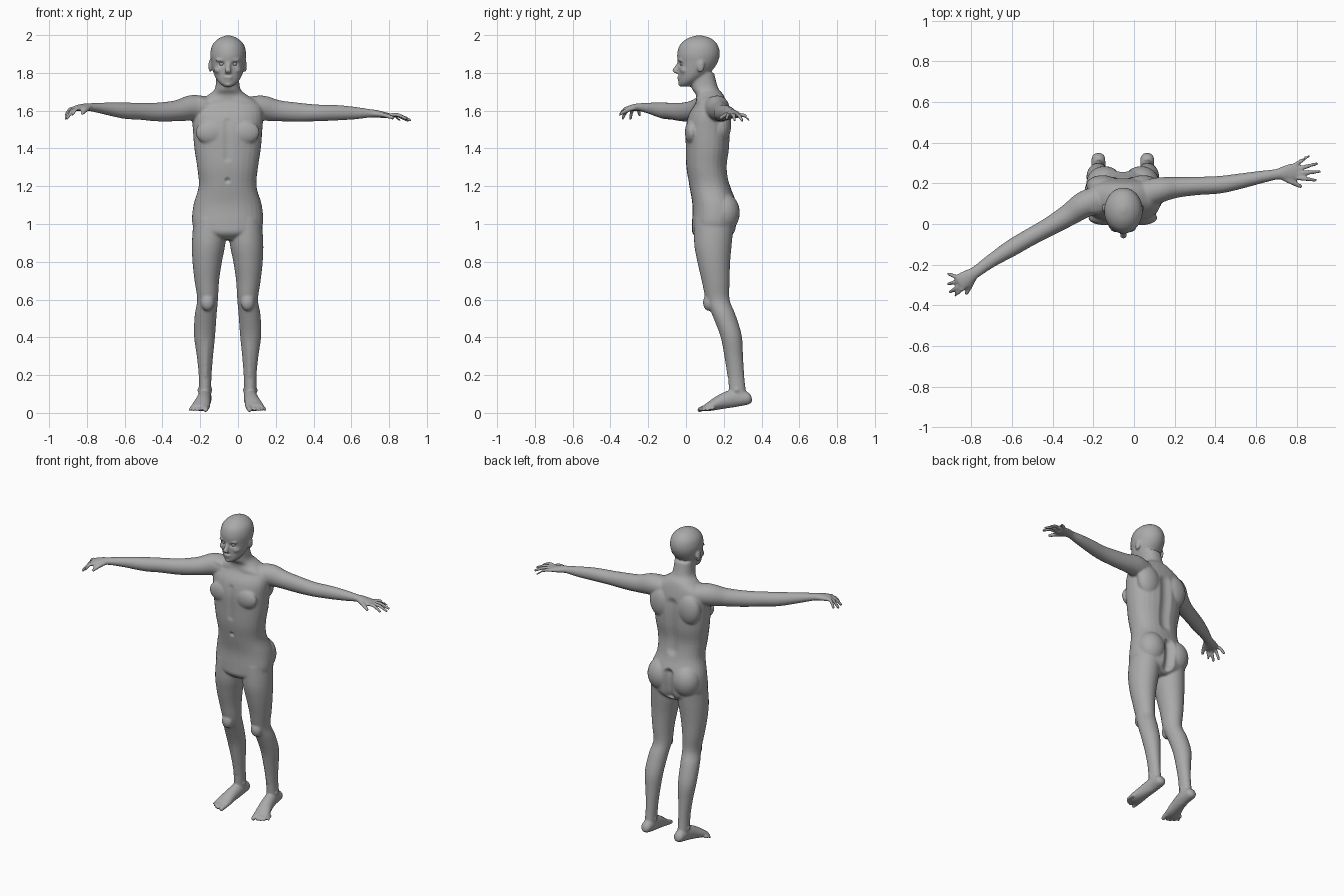
import bpy, bmesh, math
from mathutils import Vector, Matrix

cube = bpy.data.objects.get("Cube")
if cube:
    bpy.data.objects.remove(cube)

MID = -0.055  # centre line of the body
X, Y, Z = Vector((1, 0, 0)), Vector((0, 1, 0)), Vector((0, 0, 1))

skin = bpy.data.materials.new("grey skin")
skin.use_nodes = True
grey = (0.4, 0.4, 0.4, 1)
skin.diffuse_color = grey
skin.node_tree.nodes["Principled BSDF"].inputs["Base Color"].default_value = grey

bm = bmesh.new()


def smooth_path(rows, steps):
    """Catmull-Rom interpolation of rows of equal length."""
    out = []
    for i in range(len(rows) - 1):
        a, b = rows[max(i - 1, 0)], rows[i]
        c, d = rows[i + 1], rows[min(i + 2, len(rows) - 1)]
        for k in range(steps):
            t = k / steps
            out.append([q + t / 2 * (r - p + t * (2 * p - 5 * q + 4 * r - s + t * (3 * (q - r) + s - p)))
                        for p, q, r, s in zip(a, b, c, d)])
    return out + [list(rows[-1])]


def loft(rows, ref, power=2.0, sides=28, steps=4):
    """Closed tube; each row is x, y, z, radius along ref, radius across."""
    rows = smooth_path(rows, steps)
    rings = []
    for i, row in enumerate(rows):
        ahead, behind = rows[min(i + 1, len(rows) - 1)], rows[max(i - 1, 0)]
        tangent = (Vector(ahead[:3]) - Vector(behind[:3])).normalized()
        if ref == X and abs(tangent.z) > 0.5:
            tangent = Z  # upright parts keep level rings
        u = (ref - tangent * ref.dot(tangent)).normalized()
        v = tangent.cross(u)
        ring = []
        for k in range(sides):
            c, s = math.cos(math.tau * k / sides), math.sin(math.tau * k / sides)
            c = math.copysign(abs(c) ** (2 / power), c)
            s = math.copysign(abs(s) ** (2 / power), s)
            ring.append(bm.verts.new(Vector(row[:3]) + u * c * max(row[3], .001) + v * s * max(row[4], .001)))
        rings.append(ring)
    for lower, upper in zip(rings, rings[1:]):
        for k in range(sides):
            n = (k + 1) % sides
            bm.faces.new((lower[k], lower[n], upper[n], upper[k]))
    bm.faces.new(rings[0][::-1])
    bm.faces.new(rings[-1])


def blob(centre, size):
    """Ellipsoid of muscle or flesh."""
    matrix = Matrix.Translation(centre) @ Matrix.Diagonal((*size, 1))
    bmesh.ops.create_uvsphere(bm, u_segments=24, v_segments=14, radius=1, matrix=matrix)


def digit(base, tip, radius, lift):
    """Finger or toe with a raised middle joint and a rounded end."""
    base, tip = Vector(base), Vector(tip)
    joint = base.lerp(tip, .5) + Z * lift
    end = tip + (tip - joint).normalized() * radius * .4
    loft([(*base, radius, radius), (*joint, radius, radius), (*tip, radius * .8, radius * .8),
          (*end, radius * .3, radius * .3)], Y if abs((tip - base).normalized().y) < .5 else X, sides=12)


# Torso and neck
loft([(MID, y, z, w, d) for y, z, w, d in (
    (.145, .915, .06, .07), (.145, .95, .15, .11), (.15, 1.0, .187, .118), (.152, 1.1, .181, .118),
    (.126, 1.2, .153, .108), (.11, 1.3, .161, .108), (.114, 1.4, .176, .116), (.115, 1.5, .184, .118),
    (.12, 1.58, .188, .106), (.132, 1.64, .17, .082), (.125, 1.685, .1, .073),
    (.1, 1.72, .066, .07), (.085, 1.8, .06, .064))], X, power=2.3)

# Head, from chin to crown
loft([(MID + .003, y, z, w, d) for y, z, w, d in (
    (-.006, 1.728, .022, .026), (.004, 1.742, .042, .042), (.022, 1.765, .062, .06), (.044, 1.80, .078, .083),
    (.061, 1.85, .089, .104), (.066, 1.9, .095, .113), (.068, 1.95, .083, .099),
    (.07, 1.984, .048, .06), (.07, 1.999, .006, .008))], X)
FACE = MID + .003
loft([(FACE, -.032, 1.857, .01, .012), (FACE, -.045, 1.835, .012, .014),
      (FACE, -.057, 1.812, .017, .016), (FACE, -.048, 1.798, .018, .01)], X, sides=16)
blob((FACE, -.034, 1.776), (.026, .014, .007))
blob((FACE, -.032, 1.763), (.022, .013, .007))
blob((FACE, -.024, 1.74), (.022, .017, .014))

# Parts that mirror across the centre line
for side in (-1, 1):
    def at(offset, y, z):
        return Vector((MID + side * offset, y, z))

    # Face and trunk muscles
    blob(at(.033, -.024, 1.868), (.032, .017, .009))
    blob(at(.045, -.002, 1.815), (.028, .03, .02))
    blob(at(.092, .078, 1.837), (.01, .021, .034))
    blob(at(.085, .03, 1.485), (.085, .036, .065))
    blob(at(.09, .2, 1.06), (.09, .085, .105))
    blob(at(.1, .19, 1.53), (.08, .05, .1))

    # Leg from hip to heel
    loft([(*at(d, y, z), w, h) for d, y, z, w, h in (
        (.09, .15, 1.03, .09, .105), (.1, .143, .9, .089, .1), (.108, .147, .8, .078, .087),
        (.11, .157, .7, .065, .074), (.106, .168, .6, .055, .063), (.116, .2, .52, .058, .062),
        (.122, .238, .41, .056, .057), (.12, .254, .3, .043, .048), (.119, .265, .2, .034, .043),
        (.12, .272, .12, .033, .045), (.12, .28, .07, .033, .05))], X)
    blob(at(.106, .12, .585), (.036, .03, .045))
    blob(at(.12, .268, .12), (.041, .02, .02))

    # Foot and toes
    loft([(*at(d, y, z), w, h) for d, y, z, w, h in (
        (.12, .348, .078, .012, .015), (.12, .33, .076, .032, .032), (.121, .26, .078, .036, .047),
        (.13, .19, .06, .041, .04), (.142, .13, .036, .049, .026), (.147, .098, .026, .047, .016))], X)
    for i in range(5):
        radius = .015 if i == 0 else .0105 - i * .0005
        spread = (-.033, -.008, .011, .028, .043)[i]
        back = i * i * .0026
        digit(at(.146 + spread, .11 + back, .025), at(.153 + spread * 1.1, .066 + back, .014), radius, .004)

# Arms with palms: right reaches forward, left reaches back
right_arm = [(-.16, .12, 1.61, .062, .07), (-.24, .098, 1.615, .068, .066), (-.32, .045, 1.6, .056, .055),
             (-.42, -.015, 1.593, .05, .046), (-.52, -.07, 1.597, .045, .043), (-.6, -.117, 1.6, .043, .042),
             (-.7, -.18, 1.611, .032, .033), (-.775, -.234, 1.618, .022, .029),
             (-.81, -.257, 1.618, .02, .035), (-.84, -.278, 1.615, .017, .042), (-.86, -.292, 1.612, .013, .038)]
left_arm = [(.05, .145, 1.61, .062, .07), (.13, .168, 1.613, .067, .062), (.21, .18, 1.6, .056, .051),
            (.31, .187, 1.592, .051, .045), (.42, .193, 1.588, .044, .043), (.52, .21, 1.589, .041, .038),
            (.62, .23, 1.587, .033, .031), (.7, .244, 1.586, .022, .026),
            (.735, .25, 1.583, .02, .034), (.775, .255, 1.577, .016, .042), (.8, .259, 1.573, .013, .038)]
right_tips = [(-.825, -.343, 1.585), (-.878, -.35, 1.575), (-.905, -.335, 1.56), (-.913, -.295, 1.557),
              (-.912, -.245, 1.575)]
left_tips = [(.82, .184, 1.562), (.892, .215, 1.556), (.912, .258, 1.549), (.9, .297, 1.547), (.857, .333, 1.548)]

for arm, tips in ((right_arm, right_tips), (left_arm, left_tips)):
    loft(arm, Z)
    palm, wrist = Vector(arm[-1][:3]), Vector(arm[-4][:3])
    forward = (palm - wrist).normalized()
    across = forward.cross(Z) * (1 if palm.x > 0 else -1)  # toward the thumb
    for i, tip in enumerate(tips):
        if i == 0:
            digit(wrist + forward * .025 + across * .02, tip, .0125, .004)
        else:
            digit(palm - forward * .01 + across * (.03 - .02 * (i - 1)), tip, .0105, .013)

# Fuse everything into one skin
mesh = bpy.data.meshes.new("body")
bm.to_mesh(mesh)
bm.free()
body = bpy.data.objects.new("body", mesh)
bpy.context.collection.objects.link(body)
remesh = body.modifiers.new("fuse", 'REMESH')
remesh.mode, remesh.voxel_size = 'VOXEL', .0065
soften = body.modifiers.new("soften", 'SMOOTH')
soften.factor, soften.iterations = .5, 5
fused = bpy.data.meshes.new_from_object(body.evaluated_get(bpy.context.evaluated_depsgraph_get()))
body.modifiers.clear()
body.data = fused
bpy.data.meshes.remove(mesh)
fused.name = "body"


def groove(start, end, radius, push):
    """Press the skin along a segment, fading out with distance."""
    start, end, push = Vector(start), Vector(end), Vector(push)
    span = end - start
    for vert in fused.vertices:
        if min(start.z, end.z) - radius < vert.co.z < max(start.z, end.z) + radius:
            t = min(max((vert.co - start).dot(span) / max(span.length_squared, .0001), 0), 1)
            near = (vert.co - start - span * t).length / radius
            if near < 1:
                vert.co += push * (1 - near * near) ** 2


# Spine, buttock cleft, breastbone and navel
groove((MID, .23, 1.25), (MID, .23, 1.55), .05, Y * -.014)
groove((MID, .26, .95), (MID, .27, 1.1), .045, Y * -.03)
groove((MID, 0, 1.35), (MID, 0, 1.54), .03, Y * .006)
groove((MID, .01, 1.23), (MID, .01, 1.23), .02, Y * .012)
# Eye sockets, collar bones and shin bones
for side in (-1, 1):
    eye = FACE + side * .034
    groove((eye - .008, -.033, 1.847), (eye + .008, -.033, 1.847), .019, Y * .011)
    groove((MID + side * .03, .03, 1.66), (MID + side * .14, .07, 1.66), .03, Y * -.007)
    groove((MID + side * .11, .2, .45), (MID + side * .115, .22, .2), .02, Y * -.004)
    bpy.ops.mesh.primitive_uv_sphere_add(segments=16, ring_count=10, radius=.012, location=(eye, -.02, 1.848))
    eyeball = bpy.context.object
    eyeball.name = "right_eye" if side < 0 else "left_eye"
    eyeball.data.materials.append(skin)
    eyeball.data.shade_smooth()

fused.materials.clear()
fused.materials.append(skin)
fused.shade_smooth()
